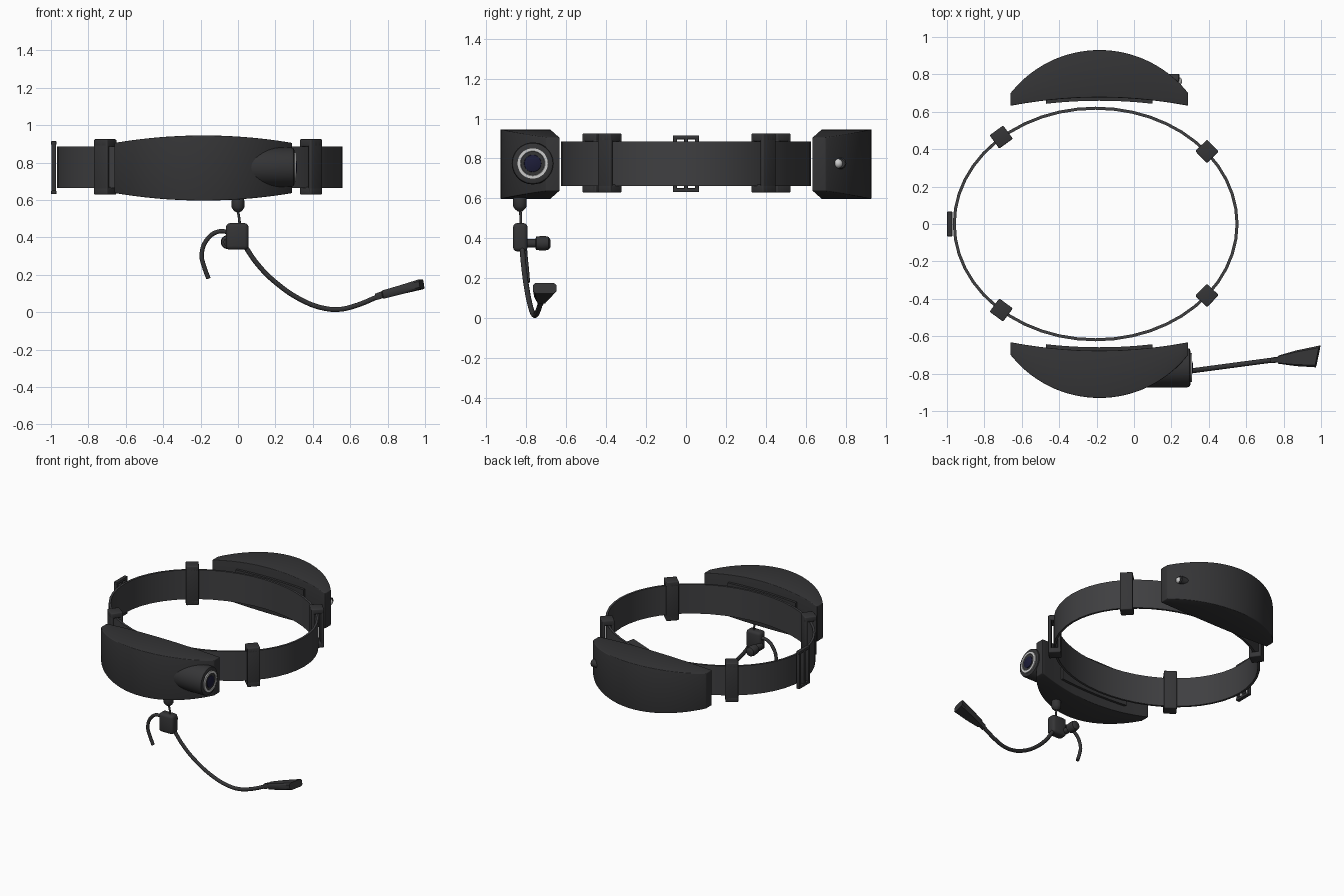
import bpy, bmesh
from math import sin, cos, pi, sqrt, radians, atan2
from mathutils import Vector, Matrix

if "Cube" in bpy.data.objects:
    bpy.data.objects.remove(bpy.data.objects["Cube"])


def material(name, rgb):
    m = bpy.data.materials.new(name)
    m.diffuse_color = (*rgb, 1)
    m.use_nodes = True
    m.node_tree.nodes["Principled BSDF"].inputs["Base Color"].default_value = m.diffuse_color
    return m


BLACK = material("black_plastic", (0.035, 0.035, 0.037))
STRAP = material("strap_fabric", (0.05, 0.05, 0.053))
SILVER = material("silver", (0.6, 0.6, 0.6))
LENS = material("lens_glass", (0.012, 0.012, 0.04))


def finish(bm, name, mat=BLACK, bevel=0, angle=35):
    bmesh.ops.recalc_face_normals(bm, faces=bm.faces)
    if bevel:
        edges = [e for e in bm.edges if len(e.link_faces) == 2 and e.calc_face_angle() > radians(40)]
        bmesh.ops.bevel(bm, geom=edges, offset=bevel, segments=3, profile=0.5, affect='EDGES')
    me = bpy.data.meshes.new(name)
    bm.to_mesh(me)
    bm.free()
    ob = bpy.data.objects.new(name, me)
    bpy.context.collection.objects.link(ob)
    me.materials.append(mat)
    bpy.ops.object.select_all(action='DESELECT')
    ob.select_set(True)
    bpy.context.view_layer.objects.active = ob
    bpy.ops.object.shade_smooth_by_angle(angle=radians(angle))
    return ob


def loft(bm, sections, closed=False):
    """Skin a list of equal-length point rings."""
    rings = [[bm.verts.new(p) for p in s] for s in sections]
    n = len(rings[0])
    pairs = list(zip(rings, rings[1:] + rings[:1])) if closed else list(zip(rings, rings[1:]))
    for a, b in pairs:
        for i in range(n):
            j = (i + 1) % n
            bm.faces.new((a[i], a[j], b[j], b[i]))
    if not closed:
        bm.faces.new(rings[0])
        bm.faces.new(rings[-1])


def add_box(bm, c, size, rot=0):
    mat = Matrix.Translation(c) @ Matrix.Rotation(rot, 4, 'Z') @ Matrix.Diagonal((*size, 1))
    bmesh.ops.create_cube(bm, size=1, matrix=mat)


def lathe(name, origin, axis, profile, mat=BLACK, n=32):
    """Turn (distance along axis, radius) pairs around an axis."""
    q = Vector((0, 0, 1)).rotation_difference(Vector(axis))
    bm = bmesh.new()
    loft(bm, [[Vector(origin) + q @ Vector((r * cos(2 * pi * i / n), r * sin(2 * pi * i / n), d))
               for i in range(n)] for d, r in profile])
    return finish(bm, name, mat)


def tube(name, pts, r):
    cu = bpy.data.curves.new(name, 'CURVE')
    cu.dimensions = '3D'
    cu.bevel_depth, cu.bevel_resolution, cu.use_fill_caps = r, 3, True
    sp = cu.splines.new('BEZIER')
    sp.bezier_points.add(len(pts) - 1)
    sp.resolution_u = 8
    for b, p in zip(sp.bezier_points, pts):
        b.co = p
        b.handle_left_type = b.handle_right_type = 'AUTO'
    ob = bpy.data.objects.new(name, cu)
    bpy.context.collection.objects.link(ob)
    cu.materials.append(BLACK)


CX, RX, RY = -0.205, 0.757, 0.62

# headband strap
bm = bmesh.new()
secs = []
for k in range(48):
    a = 2 * pi * k / 48
    secs.append([(CX + (RX + d) * cos(a), (RY + d) * sin(a), z)
                 for d, z in ((-.009, .663), (.007, .663), (.007, .885), (-.009, .885))])
loft(bm, secs, True)
finish(bm, "head_strap", STRAP)

# four strap loops: hollow bevelled sleeves
for name, x, y in (("back_left", -.71, .465), ("back_right", .39, .388),
                   ("front_right", .39, -.382), ("front_left", -.71, -.46)):
    a = atan2(y / RY ** 2, (x - CX) / RX ** 2)
    n = Vector((cos(a), sin(a), 0))
    bm = bmesh.new()
    for s in (-1, 1):
        add_box(bm, Vector((x, y, .777)) + n * .033 * s, (.022, .09, .29), a)
        add_box(bm, Vector((x, y, .777 + .128 * s)), (.088, .09, .04), a)
    finish(bm, "strap_loop_" + name, BLACK, .007)

# rear adjuster: flat slotted frame
bm = bmesh.new()
for y in (-.055, 0, .055):
    add_box(bm, (-.985, y, .773), (.026, .02, .284))
for z in (.641, .905):
    add_box(bm, (-.985, 0, z), (.028, .132, .02))
finish(bm, "rear_adjuster", BLACK, .004)

# front and back pods, with inner pads
PX, HW, R = -.185, .475, .605


def pod_section(t, s, half=None, inner=None, outer=None):
    x = PX + HW * t
    yo = outer if outer else .93 - (R - sqrt(R * R - (HW * t) ** 2))
    yi = .677 - .045 * t * t
    h = half or .174 - .04 * t * t
    if inner:
        yo, yi = yi + .02, yi - inner
    return [(x, s * yi, .771 - h), (x, s * yo, .771 - h), (x, s * yo, .771 + h), (x, s * yi, .771 + h)]


for label, s in (("front", -1), ("back", 1)):
    bm = bmesh.new()
    loft(bm, [pod_section(-1 + k / 14, s) for k in range(29)])
    finish(bm, label + "_pod", BLACK, .005)
    bm = bmesh.new()
    loft(bm, [pod_section(-.6 + k / 10, s, .105, .018) for k in range(13)])
    finish(bm, label + "_pad", BLACK)

# camera barrel, ring and lens on the front pod
cam = (0, -.768, .775)
lathe("camera_barrel", cam, (1, 0, 0), ((.03, .105), (.285, .105), (.297, .101), (.301, .092), (.301, .07)), n=48)
lathe("camera_ring", cam, (1, 0, 0), ((.295, .078), (.309, .078), (.309, .062), (.303, .058)), SILVER, 48)
lathe("camera_lens_surround", cam, (1, 0, 0), ((.298, .061), (.306, .061), (.306, .045)), BLACK, 48)
lathe("camera_lens", cam, (1, 0, 0), ((.30, .045), (.309, .042), (.314, .025), (.316, .005)), LENS, 48)

# rear pod lamp
lamp = (0, .775, .775)
lathe("lamp_housing", lamp, (1, 0, 0), ((.15, .028), (.237, .028), (.243, .022)))
bm = bmesh.new()
bmesh.ops.create_uvsphere(bm, u_segments=20, v_segments=12, radius=.023,
                          matrix=Matrix.Translation((.235, .763, .775)))
finish(bm, "lamp_bulb", SILVER)

# earpiece: plug, lead, body and ear bud
lathe("lead_plug", (0, -.832, 0), (0, 0, 1),
      ((.535, .012), (.547, .026), (.56, .034), (.595, .034), (.615, .03)))
tube("earpiece_lead", [(-.003, -.832, .55), (.005, -.828, .51), (.01, -.828, .46)], .007)
bm = bmesh.new()
add_box(bm, (-.004, -.83, .405), (.12, .072, .142))
finish(bm, "earpiece_body", BLACK, .02)
lathe("ear_bud", (-.055, -.8, .375), (0, 1, 0),
      ((-.02, .022), (.045, .022), (.05, .034), (.09, .037), (.112, .032), (.12, .02)))

# ear hook and microphone boom
tube("ear_hook", [(-.04, -.825, .425), (-.1, -.82, .432), (-.16, -.812, .395),
                  (-.194, -.805, .31), (-.18, -.798, .24), (-.158, -.793, .18)], .012)
boom = ((.03, .365), (.1, .262), (.2, .16), (.35, .06), (.46, .021), (.54, .015), (.62, .032), (.76, .088))
tube("mic_boom", [(x, -.826 + .133 * x, z) for x, z in boom], .0135)

# flared microphone: (x, y centre, z centre, half width, half height)
bm = bmesh.new()
secs = []
for x, y, z, w, h in ((.735, -.729, .081, .015, .017), (.77, -.725, .093, .015, .018),
                      (.775, -.725, .094, .022, .022), (.87, -.718, .12, .042, .024),
                      (.982, -.708, .15, .058, .026)):
    skew = .012 if x > .9 else 0
    secs.append([(x + skew * u - .004 * v, y + w * u, z + h * v) for u, v in
                 ((-1, -.6), (-.8, -1), (.8, -1), (1, -.6), (1, .6), (.8, 1), (-.8, 1), (-1, .6))])
loft(bm, secs)
finish(bm, "microphone", BLACK)
